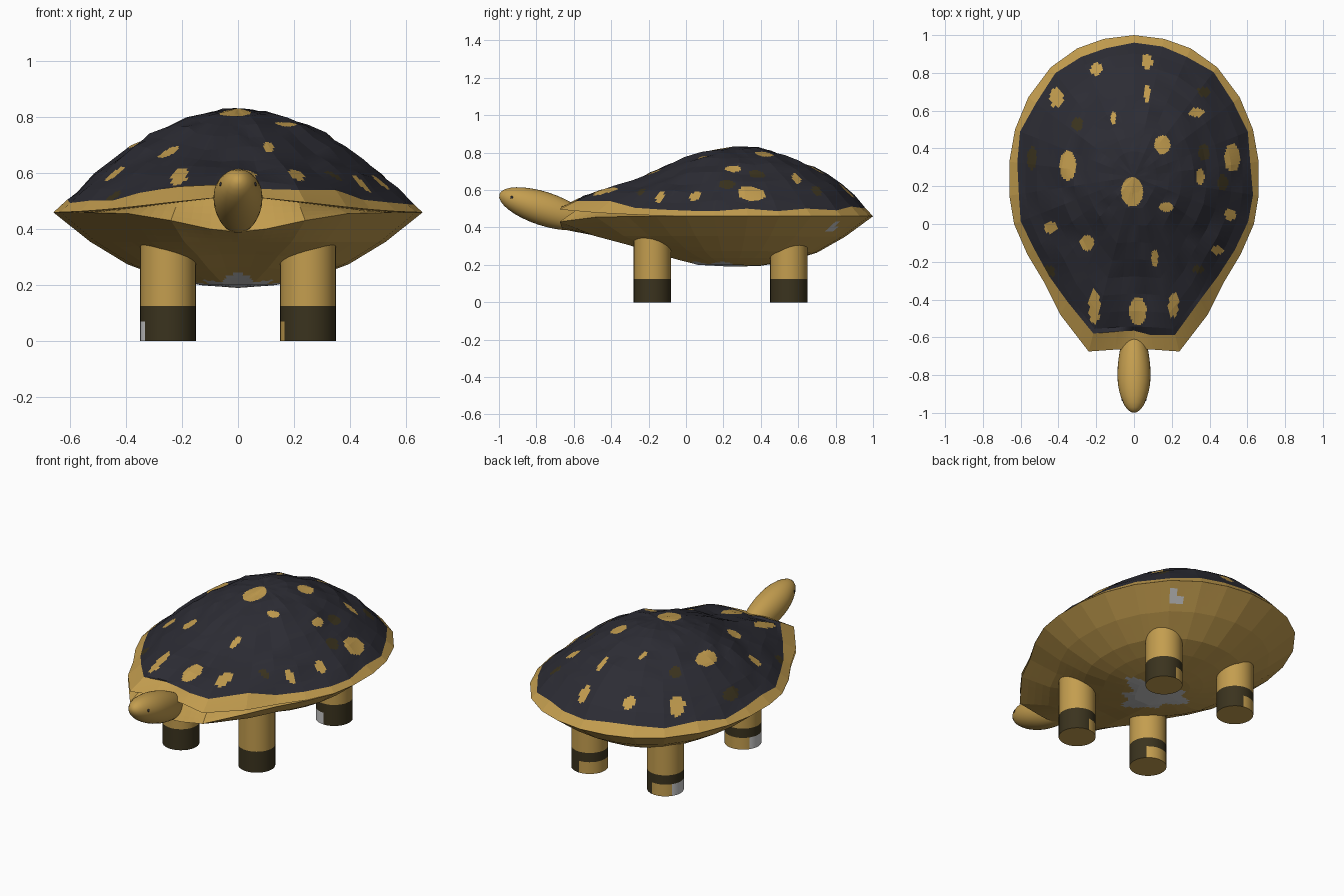
import bpy, bmesh, math, random
from mathutils import Matrix, Vector

if "Cube" in bpy.data.objects:
    bpy.data.objects.remove(bpy.data.objects["Cube"])

random.seed(4)


def material(name, rgb):
    m = bpy.data.materials.new(name)
    m.diffuse_color = (*rgb, 1)
    m.use_nodes = True
    m.node_tree.nodes["Principled BSDF"].inputs["Base Color"].default_value = m.diffuse_color
    return m


GOLD = material("gold skin", (0.55, 0.34, 0.078))
DARK = material("charcoal shell", (0.025, 0.025, 0.034))
BROWN = material("dark olive", (0.043, 0.033, 0.013))
GREY = material("grey patch", (0.6, 0.6, 0.6))
MATS = [GOLD, DARK, BROWN, GREY]


def finish(name, bm):
    bmesh.ops.recalc_face_normals(bm, faces=bm.faces)
    me = bpy.data.meshes.new(name)
    bm.to_mesh(me)
    bm.free()
    for m in MATS:
        me.materials.append(m)
    ob = bpy.data.objects.new(name, me)
    bpy.context.collection.objects.link(ob)
    return ob


def lerp_list(vals, t):
    s = min(max(t, 0), 0.9999) * (len(vals) - 1)
    i = int(s)
    return vals[i] + (vals[i + 1] - vals[i]) * (s - i)


# Shell outline seen from above: right half, back to front, then mirrored
half = [(0, 1.0), (0.16, 0.98), (0.30, 0.93), (0.44, 0.83), (0.56, 0.67), (0.63, 0.5),
        (0.66, 0.33), (0.66, 0.15), (0.635, 0.0), (0.565, -0.16), (0.475, -0.31),
        (0.39, -0.48), (0.24, -0.675), (0.1, -0.665), (0, -0.66)]
outline = half + [(-x, y) for x, y in half[-2:0:-1]]
CY = 0.25


def height(prof, x, y, t, lip):
    """Blend the side, back and front profiles by direction; lip bends the rim over the neck."""
    c = (y - CY) / math.hypot(x, y - CY)
    side, back, front = (lerp_list(p, t) for p in prof)
    w = c ** 2 if c > 0 else c ** 4
    bend = lip * c ** 30 * max(0, t - 0.8) * 5 if c < 0 else 0
    return side + ((back if c > 0 else front) - side) * w + bend


def bowl(prof, rings, centre_z, bump, lip, rim_ring=None):
    """Concentric rings of the outline, scaled by t; returns the bmesh and its rim."""
    bm = bmesh.new()
    n = len(outline)
    centre = bm.verts.new((0, CY, centre_z))
    prev = None
    for k, t0 in enumerate(rings):
        row = []
        for x, y in outline:
            t = t0
            if k == rim_ring:    # wavy border of the shell
                t += random.uniform(-0.025, 0.015) - (0.03 if y < -0.4 else 0)
            z = height(prof, x, y, t, lip)
            if t < 0.9:
                z += random.uniform(-bump, bump) * min(1, 2 * t)
            row.append(bm.verts.new((x * t, CY + (y - CY) * t, z)))
        for i in range(n):
            j = (i + 1) % n
            if prev:
                f = bm.faces.new((prev[i], prev[j], row[j], row[i]))
            else:
                f = bm.faces.new((centre, row[j], row[i]))
            f.material_index = 1 if rim_ring and k <= rim_ring else 0
        prev = row
    return bm, prev


def tuck_in(bm, rim, t, zs):
    """Close the rim with a ring turned inwards."""
    inner = [bm.verts.new((v.co.x * t, CY + (v.co.y - CY) * t, z)) for v, z in zip(rim, zs)]
    n = len(rim)
    for i in range(n):
        j = (i + 1) % n
        bm.faces.new((rim[i], rim[j], inner[j], inner[i]))


# Upper shell
dome_prof = [(0.83, 0.81, 0.77, 0.68, 0.58, 0.46),
             (0.835, 0.83, 0.775, 0.71, 0.62, 0.46),
             (0.83, 0.80, 0.725, 0.63, 0.59, 0.49)]
bm, rim = bowl(dome_prof, [0.09, 0.18, 0.28, 0.38, 0.48, 0.58, 0.68, 0.78, 0.87, 0.945, 1.0],
               0.832, 0.011, 0.025, rim_ring=9)
rim_z = [v.co.z for v in rim]
tuck_in(bm, rim, 0.88, rim_z)
bmesh.ops.subdivide_edges(bm, edges=bm.edges[:], cuts=8, use_grid_fill=True)

# Painted spots: x, y, half width, half length
gold_spots = [(-.20, .82, .03, .035), (.07, .86, .028, .04), (.07, .69, .017, .05),
              (-.41, .67, .037, .052), (-.11, .56, .014, .035), (.33, .59, .042, .022),
              (.15, .42, .042, .05), (-.35, .31, .045, .078), (.52, .35, .042, .075),
              (-.01, .17, .058, .078), (.17, .09, .037, .025), (.35, .25, .022, .042),
              (.51, .05, .03, .032), (-.44, -.02, .035, .03), (-.25, -.1, .037, .042),
              (.44, -.14, .035, .022), (.11, -.18, .017, .047), (-.21, -.44, .03, .09),
              (.02, -.46, .045, .075), (.21, -.43, .026, .065)]
olive_spots = [(-.3, .53, .03, .035), (.37, .70, .035, .025), (.37, .38, .03, .045),
               (-.54, .35, .025, .06), (.34, -.24, .03, .02), (-.45, -.25, .03, .03),
               (.47, .22, .03, .04)]


def in_spots(c, spots):
    return any(((c.x - x) / a) ** 2 + ((c.y - y) / b) ** 2 < 1 for x, y, a, b in spots)


for f in bm.faces:
    if f.material_index == 1:
        c = f.calc_center_median()
        if in_spots(c, gold_spots):
            f.material_index = 0
        elif in_spots(c, olive_spots):
            f.material_index = 2
finish("upper_shell", bm)

# Belly, dipping at the front under the neck
belly_prof = [(0.19, 0.20, 0.225, 0.275, 0.355, 0.46),
              (0.19, 0.195, 0.22, 0.265, 0.35, 0.46),
              (0.19, 0.20, 0.25, 0.31, 0.355, 0.455)]
bm, rim = bowl(belly_prof, [0.1, 0.2, 0.3, 0.45, 0.6, 0.8, 1.0], 0.19, 0, -0.065)
tuck_in(bm, rim, 0.9, rim_z)
bmesh.ops.subdivide_edges(bm, edges=bm.edges[:], cuts=3, use_grid_fill=True)
for f in bm.faces:    # worn grey patches underneath
    c = f.calc_center_median()
    a = math.atan2(c.y - 0.15, c.x)
    worn = math.hypot(c.x, c.y - 0.15) < 0.16 + 0.04 * math.sin(3 * a) + 0.03 * math.sin(7 * a)
    if c.z < 0.42 and (worn or in_spots(c, [(0.36, 0.78, 0.04, 0.04)])):
        f.material_index = 3
finish("belly", bm)


# Legs with dark feet, partly bare at the back, with worn grey sectors (degrees)
def leg(name, x, y, bare, worn):
    bm = bmesh.new()
    n, prev = 32, None
    for z in (0, 0.07, 0.125, 0.38):
        row = [bm.verts.new((x + 0.1 * math.cos(2 * math.pi * i / n),
                             y + 0.1 * math.sin(2 * math.pi * i / n), z)) for i in range(n)]
        if prev is None:
            bm.faces.new(row[::-1])
        else:
            for i in range(n):
                j = (i + 1) % n
                f = bm.faces.new((prev[i], prev[j], row[j], row[i]))
                a = 360 * (i + 0.5) / n
                if z < 0.2:
                    f.material_index = 2
                if z < 0.1 and bare[0] < a < bare[1]:
                    f.material_index = 0
                if z < 0.1 and worn[0] < a < worn[1]:
                    f.material_index = 3
        prev = row
    bm.faces.new(prev)
    ob = finish(name, bm)
    for p in ob.data.polygons:
        p.use_smooth = len(p.vertices) == 4


leg("front_leg_right", 0.25, -0.18, (85, 215), (0, 0))
leg("front_leg_left", -0.25, -0.18, (40, 150), (150, 215))
leg("back_leg_right", 0.25, 0.55, (85, 225), (225, 268))
leg("back_leg_left", -0.25, 0.55, (75, 150), (150, 215))


# Head and eyes
def ellipsoid(name, loc, size, tilt, mat, seg=32, taper=0):
    bm = bmesh.new()
    mtx = (Matrix.Translation(loc) @ Matrix.Rotation(tilt, 4, 'X')
           @ Matrix.Diagonal((*size, 1)) @ Matrix.Rotation(math.pi / 2, 4, 'X'))
    bmesh.ops.create_uvsphere(bm, u_segments=seg, v_segments=seg // 2, radius=1, matrix=mtx)
    for v in bm.verts:    # narrower towards the neck
        v.co.x *= 1 - taper * min(1, max(0, (v.co.y + 0.85) / 0.3))
    for f in bm.faces:
        f.material_index = mat
        f.smooth = True
    finish(name, bm)


ellipsoid("head", Vector((0, -0.76, 0.5)), (0.092, 0.25, 0.09), math.radians(-18), 0, taper=0.2)
for side, sx in (("left", -1), ("right", 1)):
    ellipsoid("eye_" + side, Vector((0.058 * sx, -0.93, 0.56)), (0.009, 0.009, 0.009), 0, 1, 12)
